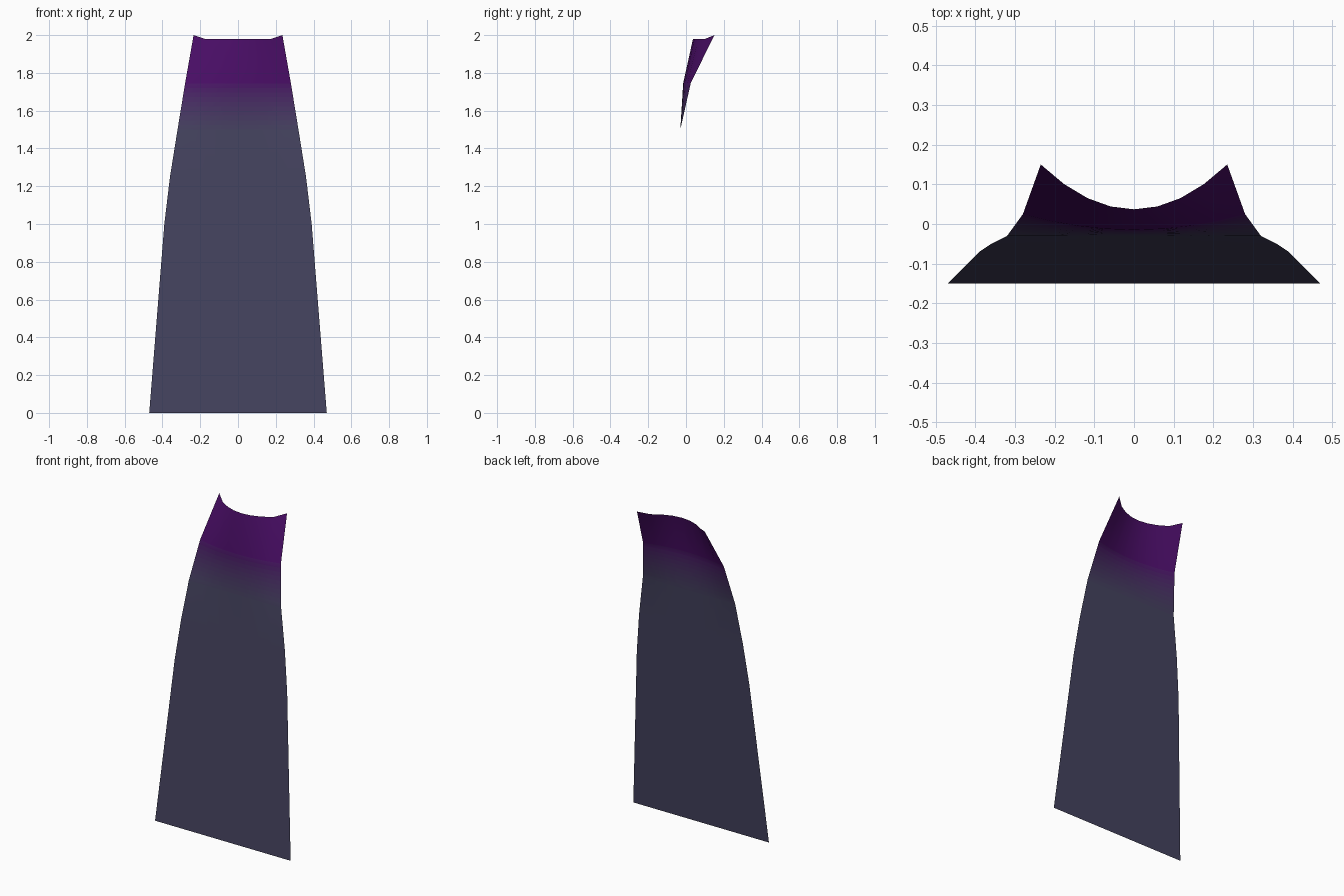
import bpy, bmesh

if "Cube" in bpy.data.objects:
    bpy.data.objects.remove(bpy.data.objects["Cube"])

COLS = 8
# cloth rows: z, half width, edge y, centre y
rows = [(2.00, 0.235, 0.15, 0.037), (1.745, 0.28, 0.025, -0.015),
        (1.50, 0.32, -0.03, -0.03), (1.25, 0.36, -0.05, -0.05),
        (1.00, 0.39, -0.07, -0.07), (0.75, 0.41, -0.09, -0.09),
        (0.50, 0.43, -0.11, -0.11), (0.25, 0.45, -0.13, -0.13),
        (0.00, 0.47, -0.15, -0.15)]
BANDS = 10  # thin strips that carry the colour fade


def row_points(row, top=False):
    z, w, edge, mid = row
    pts = []
    for i in range(COLS + 1):
        t = 2 * i / COLS - 1
        # collar corners stand slightly above the rest of the top hem
        zz = 1.98 if top and abs(t) < 1 else z
        pts.append((t * w, mid + (edge - mid) * abs(t) ** 2, zz))
    return pts


def mix(a, b, f):
    return tuple(p + (q - p) * f for p, q in zip(a, b))


# purple collar fading to slate cloth
purple, slate = (0.066, 0.004, 0.130), (0.058, 0.055, 0.113)
mats = []
for k in range(BANDS + 2):
    m = bpy.data.materials.new("cape_fade_%d" % k)
    m.diffuse_color = (*mix(purple, slate, k / (BANDS + 1)), 1)
    m.use_nodes = True
    m.node_tree.nodes["Principled BSDF"].inputs["Base Color"].default_value = m.diffuse_color
    mats.append(m)

# list of (points, material of the strip below)
lines = [(row_points(rows[0], True), 0)]
upper, lower = row_points(rows[1]), row_points(rows[2])
for k in range(BANDS):
    lines.append(([mix(a, b, k / BANDS) for a, b in zip(upper, lower)], k + 1))
lines += [(row_points(r), BANDS + 1) for r in rows[2:]]

# cape sheet
bm = bmesh.new()
grid = [[bm.verts.new(p) for p in pts] for pts, _ in lines]
for r in range(len(grid) - 1):
    for c in range(COLS):
        f = bm.faces.new((grid[r][c], grid[r + 1][c],
                          grid[r + 1][c + 1], grid[r][c + 1]))
        f.material_index = lines[r][1]
        f.smooth = True
mesh = bpy.data.meshes.new("cape")
bm.to_mesh(mesh)
bm.free()
for m in mats:
    mesh.materials.append(m)
cape = bpy.data.objects.new("cape", mesh)
bpy.context.collection.objects.link(cape)
